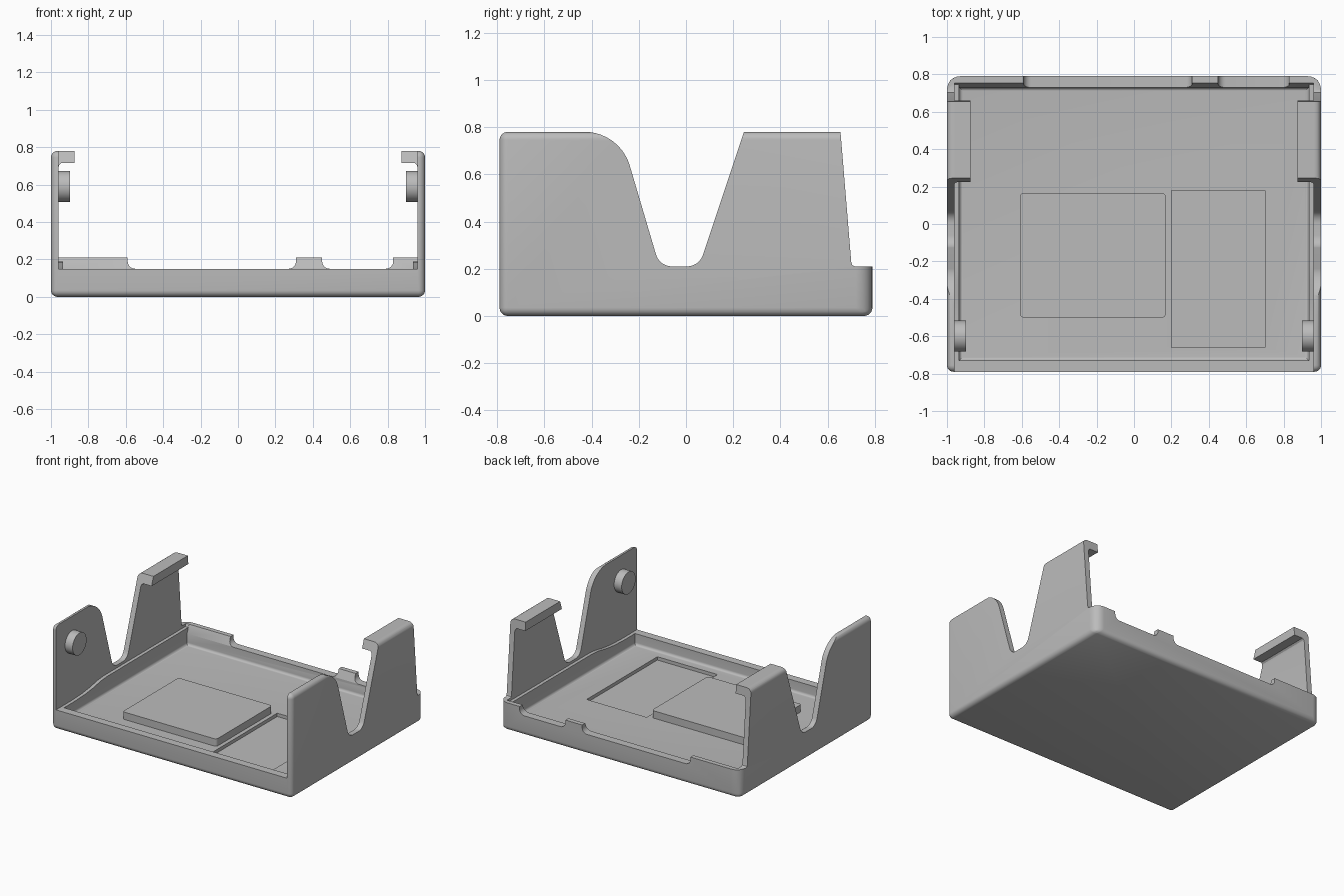
import bpy, bmesh
from math import sin, cos, radians
from mathutils import Vector

if "Cube" in bpy.data.objects:
    bpy.data.objects.remove(bpy.data.objects["Cube"], do_unlink=True)

grey = bpy.data.materials.new("plain_grey")
grey.use_nodes = True
COLOUR = (0.5, 0.5, 0.5, 1)
grey.diffuse_color = COLOUR
grey.node_tree.nodes["Principled BSDF"].inputs["Base Color"].default_value = COLOUR


def make(name, bm):
    bmesh.ops.recalc_face_normals(bm, faces=bm.faces[:])
    mesh = bpy.data.meshes.new(name)
    bm.to_mesh(mesh)
    bm.free()
    obj = bpy.data.objects.new(name, mesh)
    bpy.context.collection.objects.link(obj)
    mesh.materials.append(grey)
    return obj


def prism(name, points, axis, lo, hi):
    """Extrude a 2D outline along an axis; the outline uses the other two axes in order."""
    bm = bmesh.new()
    verts = []
    for p in points:
        co = list(p)
        co.insert(axis, lo)
        verts.append(bm.verts.new(co))
    face = bm.faces.new(verts)
    moved = bmesh.ops.extrude_face_region(bm, geom=[face])["geom"]
    step = Vector((0, 0, 0))
    step[axis] = hi - lo
    bmesh.ops.translate(bm, vec=step, verts=[v for v in moved if isinstance(v, bmesh.types.BMVert)])
    return make(name, bm)


def box(name, x0, x1, y0, y1, z0, z1, width=0, rule=None):
    """Box with rounded edges; rule(midpoint, direction) gives the weight of each edge."""
    obj = prism(name, [(x0, y0), (x1, y0), (x1, y1), (x0, y1)], 2, z0, z1)
    if width:
        bm = bmesh.new()
        bm.from_mesh(obj.data)
        layer = bm.edges.layers.float.new("bevel_weight_edge")
        for e in bm.edges:
            a, b = (v.co for v in e.verts)
            e[layer] = rule((a + b) / 2, b - a)
        bm.to_mesh(obj.data)
        bm.free()
        mod = obj.modifiers.new("round", "BEVEL")
        mod.limit_method, mod.width, mod.segments = "WEIGHT", width, 6
        apply(obj, mod)
    return obj


def apply(obj, mod):
    bpy.context.view_layer.objects.active = obj
    bpy.ops.object.modifier_apply(modifier=mod.name)


def combine(obj, tool, operation):
    mod = obj.modifiers.new("combine", "BOOLEAN")
    mod.object, mod.operation, mod.solver = tool, operation, "EXACT"
    apply(obj, mod)
    bpy.data.objects.remove(tool, do_unlink=True)


def arc(cx, cy, r, start, end, n=10):
    angles = [radians(start + (end - start) * i / n) for i in range(n + 1)]
    return [(cx + r * cos(a), cy + r * sin(a)) for a in angles]


# Rounded outer block, with larger radii on the upright back corners
tray = box("tray_body", -1, 1, -0.79, 0.79, 0, 0.78, 0.07,
           lambda m, d: 1 if abs(d.z) > 0.1 and m.y > 0 else 0.5)

# Inside of the tray: floor well, open space above the walls, side ledges
well = box("well_cutter", -0.935, 0.935, -0.73, 0.73, 0.065, 0.3, 0.02,
           lambda m, d: 1 if m.z < 0.1 else 0)
above = prism("space_cutter", [(-2, 0.15), (0.73, 0.15), (0.755, 0.21), (0.755, 2), (-2, 2)],
              0, -0.935, 0.935)
ledge = [(-2, 0.15), (-0.6, 0.15), (-0.48, 0.155), (-0.38, 0.167), (-0.3, 0.183), (-0.22, 0.19),
         (0.745, 0.19), (0.755, 0.21), (0.755, 2), (-2, 2)]
for tool in (well, above, prism("ledge_cutter", ledge, 0, -0.96, 0.96)):
    combine(tray, tool, "DIFFERENCE")

# Shallow rectangular pocket in the floor
combine(tray, box("pocket_cutter", 0.2, 0.7, -0.66, 0.18, 0.04, 0.12), "DIFFERENCE")

# Lowered openings in the back wall, leaving three raised tabs
for a, b in ((-0.59, 0.31), (0.45, 0.83)):
    outline = ([(a, 0.3)] + arc(a + 0.04, 0.19, 0.04, 180, 270, 6)
               + arc(b - 0.04, 0.19, 0.04, 270, 360, 6) + [(b, 0.3)])
    combine(tray, prism("opening_cutter", outline, 1, 0.6, 1), "DIFFERENCE")

# Inward hooks on the tops of the rear arms
hook = [(0.98, 0.75), (0.98, 0.68), (0.96, 0.69), (0.956, 0.705), (0.945, 0.715),
        (0.875, 0.715), (0.875, 0.78), (0.96, 0.78)]
for side in (-1, 1):
    combine(tray, prism("hook", [(side * x, z) for x, z in hook], 1, 0.15, 0.7), "UNION")

# Side silhouette: round-shouldered front arm, valley, tapered rear arm, low back
silhouette = ([(-2, -1), (-2, 0.8), (-0.43, 0.8)] + arc(-0.43, 0.58, 0.2, 90, 17, 14)
              + arc(-0.06, 0.28, 0.07, 197, 270) + arc(0.005, 0.28, 0.07, 270, 341)
              + [(0.252, 0.8), (0.653, 0.8), (0.70, 0.23), (0.704, 0.216), (0.715, 0.21),
                 (2, 0.21), (2, -1)])
combine(tray, prism("silhouette_cutter", silhouette, 0, -2, 2), "INTERSECT")

# Raised pad on the floor
pad = box("floor_pad", -0.61, 0.17, -0.5, 0.165, 0.05, 0.12, 0.02,
          lambda m, d: 1 if abs(d.z) > 0.01 else 0)

# Round pegs inside the front arms
parts = [tray, pad]
for name, x0, x1 in (("right_peg", -0.97, -0.897), ("left_peg", 0.897, 0.97)):
    parts.append(prism(name, arc(-0.6, 0.59, 0.083, 0, 350, 35), 0, x0, x1))

# Smooth shading with sharp edges kept
for obj in bpy.context.view_layer.objects:
    obj.select_set(obj in parts)
bpy.context.view_layer.objects.active = tray
bpy.ops.object.shade_smooth_by_angle(angle=radians(30))
